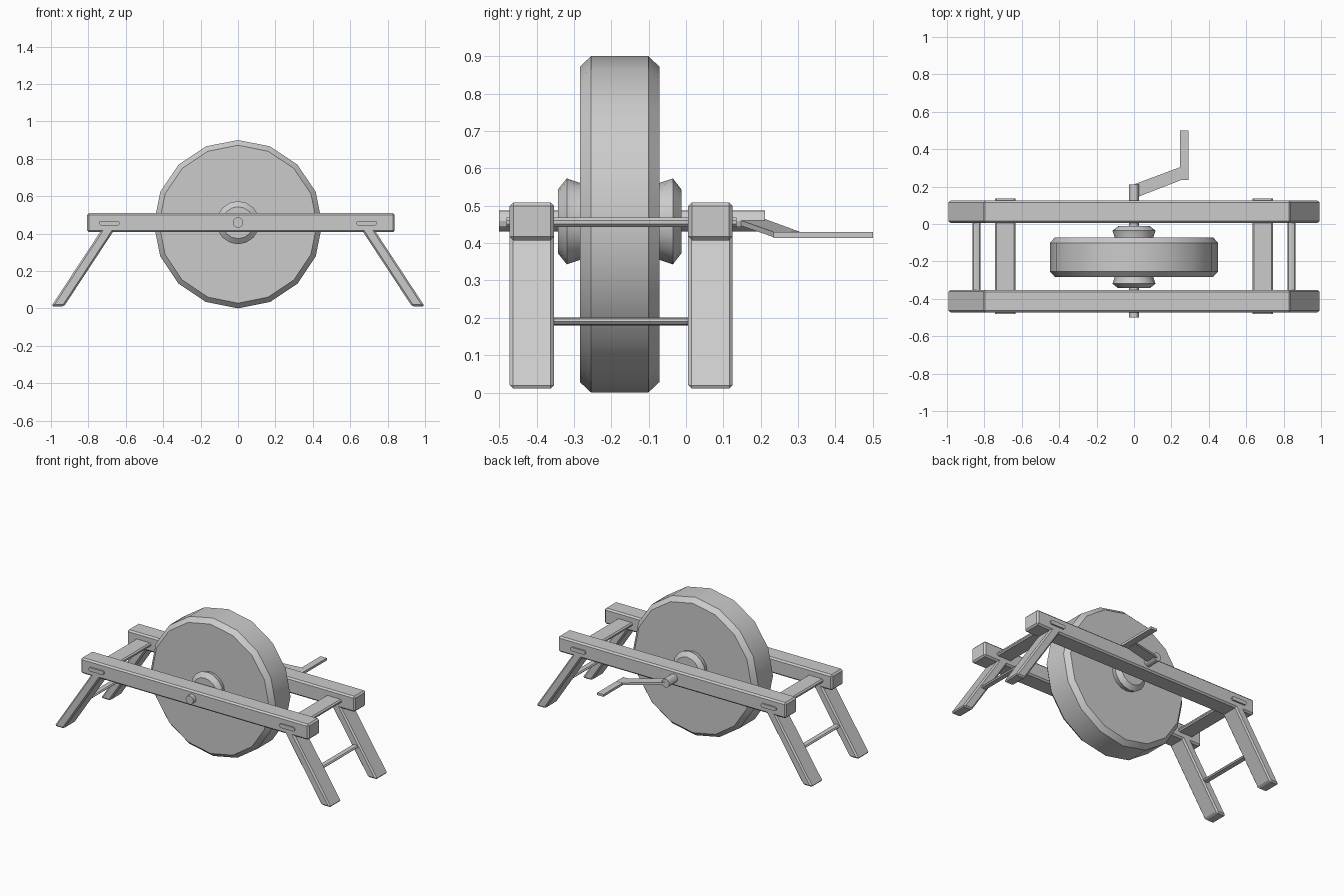
import bpy, bmesh, math

if "Cube" in bpy.data.objects:
    bpy.data.objects.remove(bpy.data.objects["Cube"])


def finish(name, bm, chamfer=0.0, smooth=False):
    bmesh.ops.recalc_face_normals(bm, faces=bm.faces)
    if chamfer:
        bmesh.ops.bevel(bm, geom=bm.edges[:], offset=chamfer, segments=1,
                        profile=0.5, affect='EDGES', clamp_overlap=True)
    me = bpy.data.meshes.new(name)
    bm.to_mesh(me)
    bm.free()
    ob = bpy.data.objects.new(name, me)
    bpy.context.collection.objects.link(ob)
    if smooth:
        bpy.ops.object.select_all(action='DESELECT')
        ob.select_set(True)
        bpy.context.view_layer.objects.active = ob
        bpy.ops.object.shade_smooth_by_angle(angle=math.radians(30))
    return ob


def lathe(name, profile, centre, sides, squash=1.0, smooth=True):
    """Turned part along y; profile is a list of (radius, y), capped at both ends."""
    bm = bmesh.new()
    rings = []
    for r, y in profile:
        rings.append([bm.verts.new((centre[0] + r * math.cos(2 * math.pi * i / sides), y,
                                    centre[1] + squash * r * math.sin(2 * math.pi * i / sides)))
                      for i in range(sides)])
    for a, b in zip(rings, rings[1:]):
        for i in range(sides):
            j = (i + 1) % sides
            bm.faces.new((a[i], a[j], b[j], b[i]))
    bm.faces.new(rings[0])
    bm.faces.new(rings[-1])
    return finish(name, bm, smooth=smooth)


def prism(name, outline, y0, y1, chamfer=0.0):
    """Outline in x, z pulled from y0 to y1."""
    bm = bmesh.new()
    a = [bm.verts.new((x, y0, z)) for x, z in outline]
    b = [bm.verts.new((x, y1, z)) for x, z in outline]
    n = len(a)
    bm.faces.new(a)
    bm.faces.new(b)
    for i in range(n):
        j = (i + 1) % n
        bm.faces.new((a[i], a[j], b[j], b[i]))
    return finish(name, bm, chamfer)


def slab(name, outline, z0, z1):
    """Flat plate: outline of (x, y, z drop) points given thickness z0..z1."""
    bm = bmesh.new()
    lo = [bm.verts.new((x, y, z0 + dz)) for x, y, dz in outline]
    hi = [bm.verts.new((x, y, z1 + dz)) for x, y, dz in outline]
    n = len(lo)
    bm.faces.new(lo)
    bm.faces.new(hi)
    for i in range(n):
        j = (i + 1) % n
        bm.faces.new((lo[i], lo[j], hi[j], hi[i]))
    return finish(name, bm)


# grinding wheel, hub and axle
lathe("grinding_wheel", [(0.422, -0.284), (0.45, -0.254), (0.45, -0.101), (0.422, -0.071)],
      (0, 0.45), 16)
lathe("hub", [(0.085, -0.343), (0.115, -0.319), (0.103, -0.284), (0.103, -0.071),
              (0.115, -0.035), (0.085, -0.012)], (0, 0.458), 16)
lathe("axle", [(0.028, -0.5), (0.028, 0.212)], (0, 0.459), 12)

# side rails with legs under both ends
for side, (y0, y1) in {"front": (-0.472, -0.353), "back": (0.006, 0.125)}.items():
    prism(side + "_rail", [(-0.807, 0.407), (0.838, 0.407), (0.838, 0.509), (-0.807, 0.509)],
          y0, y1, 0.010)
    for s, end in ((-1, "left"), (1, "right")):
        prism(f"{side}_{end}_leg", [(s * 0.998, 0.011), (s * 0.93, 0.011),
                                    (s * 0.648, 0.44), (s * 0.716, 0.44)], y0, y1, 0.009)

# cross boards tenoned through the rails, and leg rungs
for s, end in ((-1, "left"), (1, "right")):
    cx = 0.688 * s
    prism(end + "_cross_board",
          [(cx - 0.055, 0.451), (cx - 0.047, 0.443), (cx + 0.047, 0.443), (cx + 0.055, 0.451),
           (cx + 0.055, 0.460), (cx + 0.047, 0.468), (cx - 0.047, 0.468), (cx - 0.055, 0.460)],
          -0.481, 0.135)
    lathe(end + "_rung", [(0.021, -0.38), (0.021, 0.03)], (0.842 * s, 0.19), 8, squash=0.5,
          smooth=False)

# crank arm and handle
slab("crank_arm", [(0.0, 0.137, 0), (0.25, 0.234, -0.034), (0.29, 0.234, -0.034),
                   (0.29, 0.305, -0.034), (0.25, 0.305, -0.034), (0.0, 0.212, 0)], 0.45, 0.464)
slab("crank_handle", [(0.246, 0.234, 0), (0.291, 0.234, 0), (0.291, 0.5, 0), (0.246, 0.5, 0)],
     0.414, 0.429)
